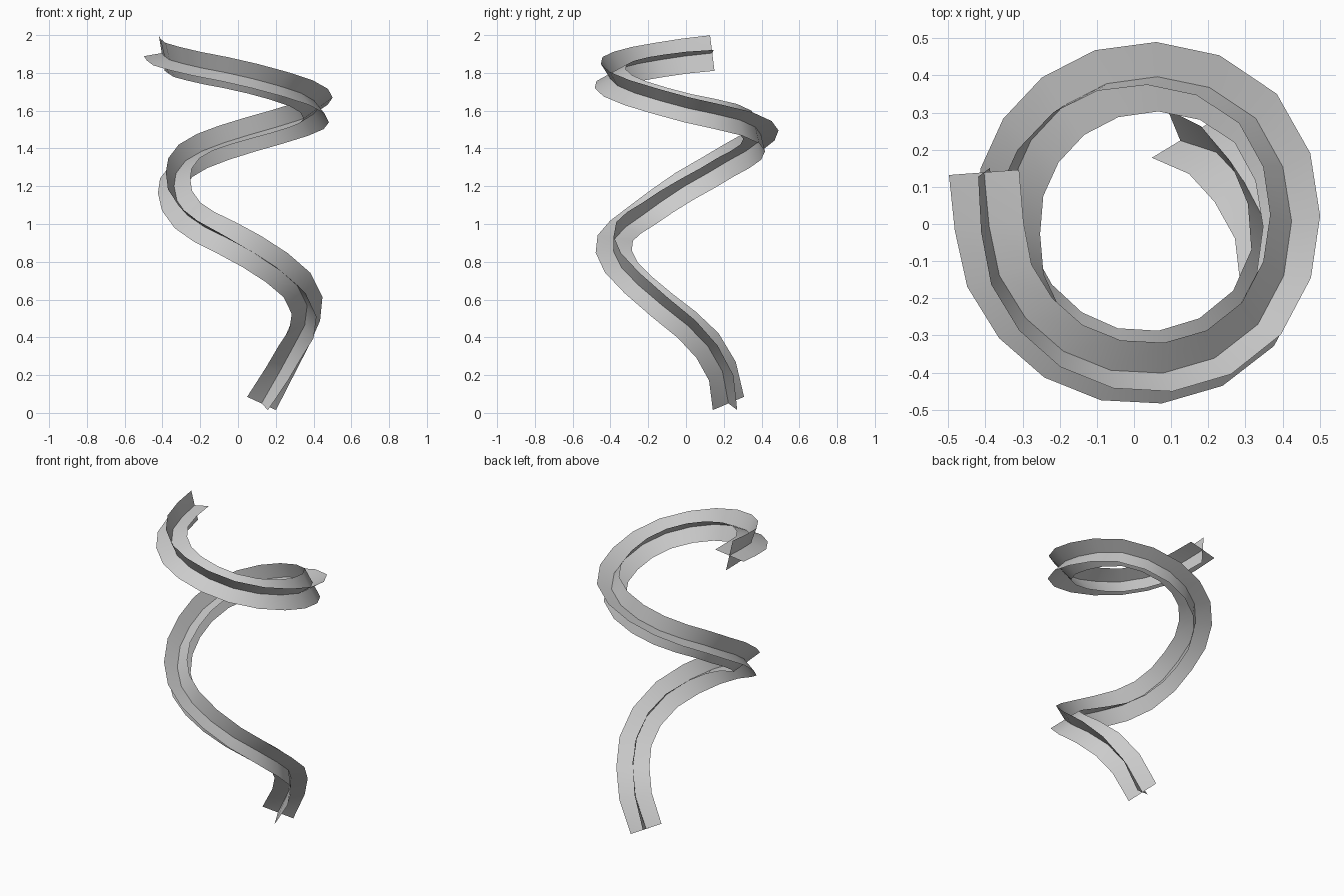
import bpy, bmesh, math
from mathutils import Vector

if "Cube" in bpy.data.objects:
    bpy.data.objects.remove(bpy.data.objects["Cube"])

# Spiral centre line: angle (deg), radius, height, lean of the cross-section (deg)
KEYS = [
    (61, .257, .05, 315), (48, .287, .17, 300), (25, .31, .335, 275),
    (0, .355, .47, 250), (-22, .392, .585, 230), (-45, .405, .71, 208),
    (-90, .385, .90, 176), (-135, .355, 1.03, 147), (-180, .338, 1.205, 117),
    (-225, .36, 1.355, 97), (-270, .393, 1.455, 79), (-315, .435, 1.545, 65),
    (-360, .424, 1.615, 53), (-405, .43, 1.705, 41), (-450, .402, 1.79, 30),
    (-495, .386, 1.845, 22), (-540, .39, 1.89, 14), (-559, .427, 1.905, 10)]
SEGMENTS = 31
HALF_WIDTH = .096


def sample(angle):
    for a, b in zip(KEYS, KEYS[1:]):
        if angle >= b[0] - 1e-6:
            t = (a[0] - angle) / (a[0] - b[0])
            return [p + (q - p) * t for p, q in zip(a, b)]
    return list(KEYS[-1])


# Path points, each with two crossing width directions
first, last = KEYS[0][0], KEYS[-1][0]
centres, leans = [], []
for i in range(SEGMENTS + 1):
    ang, r, z, lean = sample(first + (last - first) * i / SEGMENTS)
    a = math.radians(ang)
    centres.append(Vector((r * math.cos(a), r * math.sin(a), z)))
    leans.append(math.radians(lean))


def width_direction(i, turn):
    t = (centres[min(i + 1, SEGMENTS)] - centres[max(i - 1, 0)]).normalized()
    out = Vector((0, 0, 1)).cross(t).normalized()
    up = t.cross(out)
    return up * math.cos(leans[i] + turn) + out * math.sin(leans[i] + turn)


# Flat ribbon following the spiral
def ribbon(name, turn):
    bm = bmesh.new()
    rows = []
    for i, c in enumerate(centres):
        d = width_direction(i, turn) * HALF_WIDTH
        rows.append([bm.verts.new(c + d * s) for s in (-1, 0, 1)])
    for p, q in zip(rows, rows[1:]):
        for k in (0, 1):
            bm.faces.new((p[k], p[k + 1], q[k + 1], q[k]))
    me = bpy.data.meshes.new(name)
    bm.to_mesh(me)
    bm.free()
    for f in me.polygons:
        f.use_smooth = True
    bpy.context.collection.objects.link(bpy.data.objects.new(name, me))


# Two ribbons crossing at right angles
ribbon("spiral_ribbon_a", 0)
ribbon("spiral_ribbon_b", math.pi / 2)
